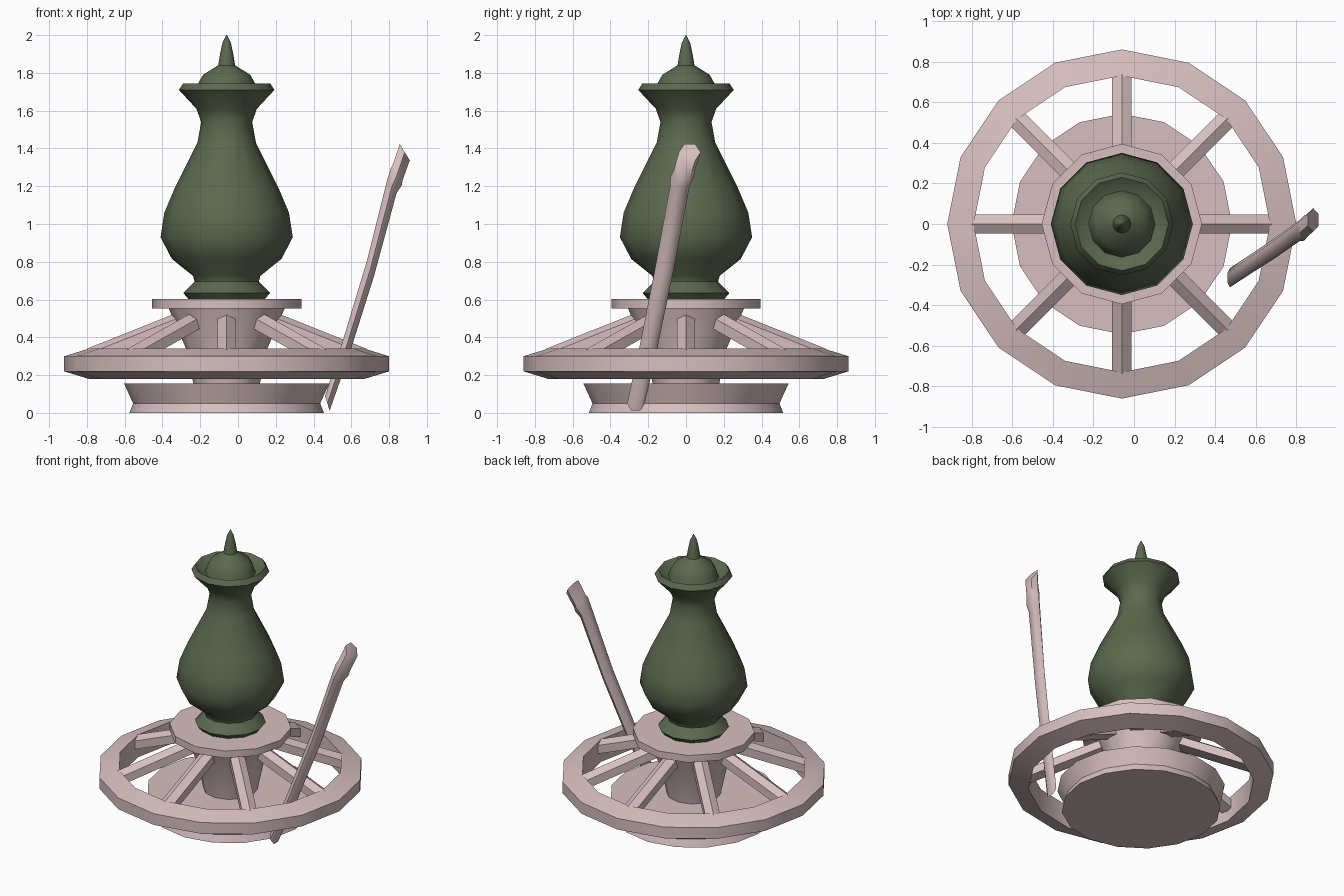
import bpy, bmesh
from math import sin, cos, pi, radians
from mathutils import Vector, Matrix

cube = bpy.data.objects.get("Cube")
if cube:
    bpy.data.objects.remove(cube, do_unlink=True)

AXIS_X = -0.06  # the wheel and vase stand off centre, beside the staff


def material(name, rgb):
    mat = bpy.data.materials.new(name)
    mat.use_nodes = True
    mat.diffuse_color = (*rgb, 1)
    mat.node_tree.nodes["Principled BSDF"].inputs["Base Color"].default_value = (*rgb, 1)
    return mat


PINK = material("pale pink", (0.68, 0.52, 0.52))
GREEN = material("olive green", (0.105, 0.14, 0.078))


def finish(name, bm, mat, angle=40):
    bmesh.ops.recalc_face_normals(bm, faces=bm.faces)
    mesh = bpy.data.meshes.new(name)
    bm.to_mesh(mesh)
    bm.free()
    mesh.materials.append(mat)
    obj = bpy.data.objects.new(name, mesh)
    bpy.context.collection.objects.link(obj)
    bpy.ops.object.select_all(action="DESELECT")
    obj.select_set(True)
    bpy.context.view_layer.objects.active = obj
    bpy.ops.object.shade_smooth_by_angle(angle=radians(angle))
    return obj


def loft(bm, rings, closed=False):
    """Bridge rings of points; cap both ends unless the loop is closed."""
    rows = [[bm.verts.new(p) for p in ring] for ring in rings]
    n = len(rows[0])
    pairs = list(zip(rows, rows[1:])) + ([(rows[-1], rows[0])] if closed else [])
    for a, b in pairs:
        for i in range(n):
            j = (i + 1) % n
            bm.faces.new((a[i], a[j], b[j], b[i]))
    if not closed:
        bm.faces.new(rows[0])
        bm.faces.new(rows[-1])


def turned(name, profile, sides, mat, closed=False, angle=40):
    """Turn a (radius, height) profile around the main axis."""
    bm = bmesh.new()
    steps = [2 * pi * i / sides for i in range(sides)]
    loft(bm, [[(AXIS_X + r * cos(a), r * sin(a), z) for a in steps]
              for r, z in profile], closed)
    return finish(name, bm, mat, angle)


# Base, central column and collar
turned("base", [(.515, 0), (.495, .05), (.543, .155)], 16, PINK)
turned("column", [(.175, .15), (.215, .34), (.31, .56)], 12, PINK)
turned("collar", [(.395, .553), (.395, .603)], 12, PINK)

# Wheel rim
turned("wheel_rim", [(.73, .18), (.86, .22), (.86, .3), (.73, .34)],
       16, PINK, closed=True, angle=25)

# Eight sloping spokes with a ridged top
bm = bmesh.new()
section = [(0, 0), (.048, -.03), (.048, -.09), (-.048, -.09), (-.048, -.03)]
for k in range(8):
    turn = Matrix.Rotation(k * pi / 4, 3, "Z")
    loft(bm, [[turn @ Vector((r, y, top + dz)) + Vector((AXIS_X, 0, 0))
               for y, dz in section] for r, top in ((.25, .535), (.74, .34))])
finish("spokes", bm, PINK, angle=10)

# Vase with its flared mouth
turned("vase", [(.2, .6), (.23, .635), (.17, .695), (.178, .725), (.29, .815),
                (.35, .93), (.33, 1.06), (.275, 1.19), (.155, 1.43), (.135, 1.54),
                (.16, 1.61), (.253, 1.71), (.23, 1.745), (.165, 1.7)], 12, GREEN)

# Domed lid and pointed finial
turned("lid", [(.167, 1.69), (.15, 1.745), (.125, 1.79), (.045, 1.84),
               (.035, 1.9), (.022, 1.96), (.002, 2)], 12, GREEN)

# Leaning staff, cut on a slant: centre, radius, slant of the section
stations = [((.473, -.265, .05), .047, (.3, -.95)),
            ((.57, -.2, .34), .048, (.4, -.92)),
            ((.70, -.115, .76), .05, (.45, -.89)),
            ((.815, -.033, 1.2), .052, (.53, -.85)),
            ((.838, -.02, 1.25), .062, (.53, -.85)),
            ((.848, -.01, 1.28), .056, (.53, -.85)),
            ((.883, .02, 1.38), .058, (.53, -.85))]
bm = bmesh.new()
loft(bm, [[Vector(c) + Vector((vx * sin(a), cos(a), vz * sin(a))) * r
           for a in (i * pi / 3 for i in range(6))]
          for c, r, (vx, vz) in stations])
finish("staff", bm, PINK, angle=62)
